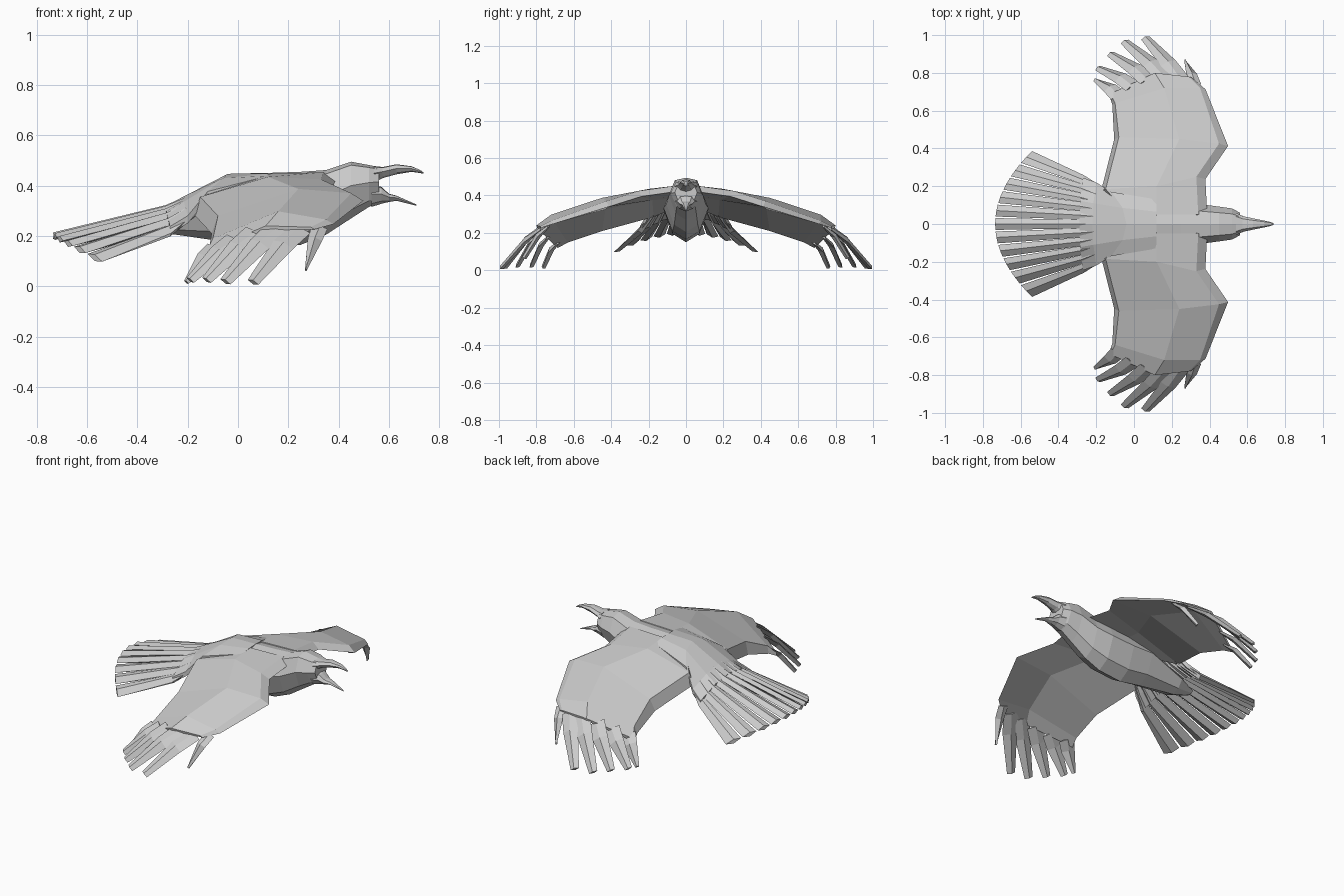
import bpy, bmesh
from mathutils import Vector as V


def loft(name, chains, mirror=False):
    """Skin each chain of equal-sized rings, capping both ends."""
    bm = bmesh.new()
    for rings in chains:
        rv = [[bm.verts.new(p) for p in r] for r in rings]
        n = len(rv[0])
        for a, b in zip(rv, rv[1:]):
            for i in range(n):
                j = (i + 1) % n
                bm.faces.new((a[i], a[j], b[j], b[i]))
        bm.faces.new(rv[0][::-1])
        bm.faces.new(rv[-1])
    bmesh.ops.recalc_face_normals(bm, faces=bm.faces)
    me = bpy.data.meshes.new(name)
    bm.to_mesh(me)
    bm.free()
    ob = bpy.data.objects.new(name, me)
    bpy.context.collection.objects.link(ob)
    if mirror:
        m = ob.modifiers.new("mirror", "MIRROR")
        m.use_axis = (False, True, False)
        m.use_mirror_merge = False
    return ob


def body_ring(x, top, bot, w):
    """Eight-sided upright cross-section."""
    h = top - bot
    half = [(0.65, 0.94), (1, 0.58), (0.6, 0.15)]
    pts = [(0, 1)] + half + [(0, 0)] + [(-a, b) for a, b in half[::-1]]
    return [V((x, a * w, bot + b * h)) for a, b in pts]


def feather(path, widths, thick, up):
    """Ridged blade with a diamond section following a path."""
    path = [V(p) for p in path]
    rings = []
    for i, (p, w, h) in enumerate(zip(path, widths, thick)):
        d = path[min(i + 1, len(path) - 1)] - path[max(i - 1, 0)]
        side = d.cross(V(up)).normalized()
        nrm = side.cross(d).normalized()
        rings.append([p - side * w, p + nrm * h, p + side * w, p - nrm * h])
    return rings


# Torso, neck and skull
loft("body", [[body_ring(*s) for s in [
    (-0.40, 0.275, 0.25, 0.03), (-0.28, 0.315, 0.21, 0.08),
    (-0.04, 0.443, 0.175, 0.115), (0.10, 0.45, 0.15, 0.12),
    (0.25, 0.455, 0.165, 0.12), (0.35, 0.462, 0.205, 0.105),
    (0.45, 0.495, 0.27, 0.092), (0.52, 0.482, 0.315, 0.082),
    (0.56, 0.474, 0.335, 0.06)]]])

# Open beak: hooked upper part and straight lower part
loft("upper_beak", [[body_ring(*s) for s in [
    (0.54, 0.478, 0.41, 0.06), (0.575, 0.474, 0.43, 0.042),
    (0.63, 0.485, 0.445, 0.03), (0.69, 0.477, 0.455, 0.018),
    (0.725, 0.462, 0.45, 0.01), (0.738, 0.452, 0.447, 0.004)]]])
loft("lower_beak", [[body_ring(*s) for s in [
    (0.53, 0.405, 0.315, 0.06), (0.57, 0.395, 0.328, 0.045),
    (0.60, 0.368, 0.335, 0.033), (0.63, 0.36, 0.34, 0.022),
    (0.71, 0.325, 0.32, 0.005)]]])

# Wing blade: leading, middle and trailing points per span station, and depth
stations = [
    ((0.34, 0.05, 0.453), (0.12, 0.05, 0.447), (-0.06, 0.08, 0.40), 1),
    ((0.33, 0.25, 0.425), (0.12, 0.20, 0.435), (-0.15, 0.185, 0.355), 1),
    ((0.45, 0.425, 0.37), (0.24, 0.45, 0.387), (-0.08, 0.46, 0.28), 1),
    ((0.35, 0.72, 0.265), (0.16, 0.72, 0.298), (-0.10, 0.64, 0.19), 0.6),
    ((0.29, 0.78, 0.235), (0.11, 0.80, 0.24), (-0.125, 0.69, 0.14), 0.3)]
rings = []
for le, mid, te, k in stations:
    le, mid, te = V(le), V(mid), V(te)
    rings.append([le, mid, te, te + V((-0.025, -0.012, -0.07)) * k,
                  mid + V((0, -0.02, -0.06)) * k,
                  le + V((0.048, -0.012, -0.03)) * k])
loft("wing", [rings], mirror=True)

# Separated flight feathers at the wing tip: root, tip, root and tip half-width
primaries = [
    ((0.325, 0.735, 0.235), (0.27, 0.865, 0.065), 0.032, 0.004),
    ((0.245, 0.765, 0.23), (0.06, 0.985, 0.016), 0.05, 0.025),
    ((0.16, 0.775, 0.233), (-0.05, 0.965, 0.018), 0.05, 0.025),
    ((0.07, 0.765, 0.214), (-0.125, 0.90, 0.024), 0.05, 0.023),
    ((-0.01, 0.73, 0.183), (-0.19, 0.825, 0.024), 0.048, 0.021),
    ((-0.085, 0.68, 0.15), (-0.205, 0.762, 0.016), 0.046, 0.012)]
blades = []
for a, b, wa, wb in primaries:
    a, b = V(a), V(b)
    m = a.lerp(b, 0.35) + V((0, 0.01, 0.01))
    blades.append(feather([a, m, b], [wa, wa * 0.9, wb],
                          [0.007, 0.015, 0.012], (0.1, 0.6, 0.8)))
loft("wing_tip_feathers", blades, mirror=True)


# Fanned tail: neighbouring feathers share edges, tips are slightly parted
def tail_point(s, t, dz=0.0):
    q = t * t
    return V([(-0.12 - 0.02 * q, 0.165 * t, 0.385 - 0.06 * q),
              (-0.29 + 0.02 * q, 0.235 * t, 0.308 - 0.08 * q),
              (-0.735 + 0.165 * q, 0.355 * t, 0.202 - 0.088 * q)][s]
             ) + V((0, 0, dz))


fan = []
for i in range(-5, 6):
    t = i / 5
    fan.append([[tail_point(s, t - w), tail_point(s, t, up),
                 tail_point(s, t + w), tail_point(s, t, -dn)]
                for s, w, up, dn in [(0, 0.1, 0.008, 0.025),
                                     (1, 0.1, 0.014, 0.03),
                                     (2, 0.088, 0.012, 0.014)]])
loft("tail_feathers", fan)

# Smooth covering over the rump and the tail roots
cover = []
for x, xq, y, z, zq in [(0.12, 0, 0.13, 0.451, 0.012),
                        (-0.04, -0.08, 0.17, 0.447, 0.07),
                        (-0.22, 0.02, 0.22, 0.355, 0.075),
                        (-0.29, 0.02, 0.245, 0.318, 0.08)]:
    top = [V((x + xq * t * t, y * t, z - zq * t * t))
           for t in (-1, -0.5, 0, 0.5, 1)]
    cover.append(top + [p - V((0, 0, 0.03)) for p in top[::-1]])
loft("rump_cover", [cover])
